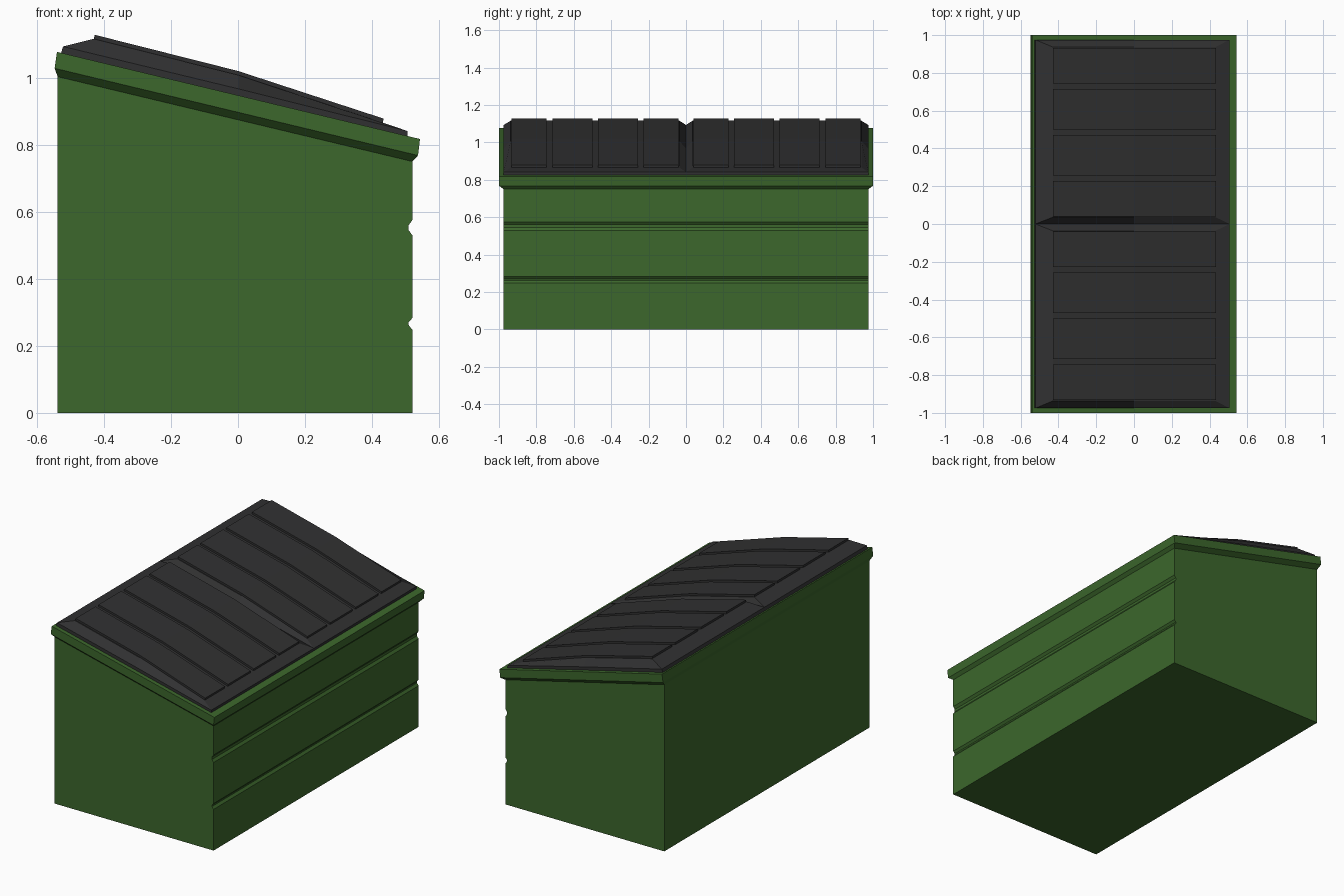
import bpy, bmesh

if "Cube" in bpy.data.objects:
    bpy.data.objects.remove(bpy.data.objects["Cube"])


def material(name, rgb):
    m = bpy.data.materials.new(name)
    m.diffuse_color = (*rgb, 1)
    m.use_nodes = True
    m.node_tree.nodes["Principled BSDF"].inputs["Base Color"].default_value = m.diffuse_color
    return m


green = material("green_paint", (0.045, 0.135, 0.025))
dark = material("dark_plastic", (0.03, 0.03, 0.031))


def loft(name, rings, mat, split_top=False):
    """Skin a stack of closed rings and cap both ends."""
    bm = bmesh.new()
    loops = [[bm.verts.new(p) for p in r] for r in rings]
    n = len(rings[0])
    for a, b in zip(loops, loops[1:]):
        for i in range(n):
            j = (i + 1) % n
            bm.faces.new((a[i], a[j], b[j], b[i]))
    bm.faces.new(loops[0])
    top = loops[-1]
    if split_top:  # six-point ring folded across its middle
        bm.faces.new((top[0], top[1], top[4], top[5]))
        bm.faces.new((top[1], top[2], top[3], top[4]))
    else:
        bm.faces.new(top)
    bmesh.ops.recalc_face_normals(bm, faces=bm.faces)
    me = bpy.data.meshes.new(name)
    bm.to_mesh(me)
    bm.free()
    me.materials.append(mat)
    ob = bpy.data.objects.new(name, me)
    bpy.context.collection.objects.link(ob)
    return ob


def slab_ring(profile, y0, y1):
    """Ring over a rectangle following an x-z line."""
    return [(x, y0, z) for x, z in profile] + [(x, y1, z) for x, z in reversed(profile)]


# Body with two grooves along the front panel
side = [(-0.538, 0), (0.52, 0),
        (0.52, 0.248), (0.509, 0.262), (0.509, 0.27), (0.52, 0.283),
        (0.52, 0.53), (0.509, 0.545), (0.509, 0.56), (0.52, 0.575),
        (0.52, 0.75), (-0.538, 1.003)]
loft("bin_body", [[(x, y, z) for x, z in side] for y in (-0.975, 0.975)], green)

# Flared rim
loft("bin_rim", [slab_ring([(-0.538, 1.003), (0.52, 0.75)], -0.975, 0.975),
                 slab_ring([(-0.547, 1.028), (0.537, 0.768)], -1, 1),
                 slab_ring([(-0.54, 1.077), (0.543, 0.817)], -1, 1)], green)

# Twin lids with bevelled borders and raised panels
base = [(-0.528, 1.072), (0, 0.945), (0.505, 0.824)]
edge = [(-0.522, 1.093), (0, 0.967), (0.505, 0.841)]
crown = [(-0.43, 1.116), (0, 1.008), (0.432, 0.866)]
panel_top = [(-0.428, 1.128), (0, 1.02), (0.434, 0.878)]
panels = [(0.04, 0.228), (0.257, 0.47), (0.5, 0.715), (0.745, 0.932)]
for label, s in (("left", -1), ("right", 1)):
    loft(label + "_lid", [slab_ring(base, 0, s * 0.975),
                          slab_ring(edge, 0, s * 0.975),
                          slab_ring(crown, s * 0.036, s * 0.937)], dark, True)
    for i, (a, b) in enumerate(panels):
        low = [(x, z - 0.004) for x, z in crown]
        loft(f"{label}_lid_panel_{i + 1}", [slab_ring(low, s * a, s * b),
                                            slab_ring(panel_top, s * a, s * b)], dark, True)
